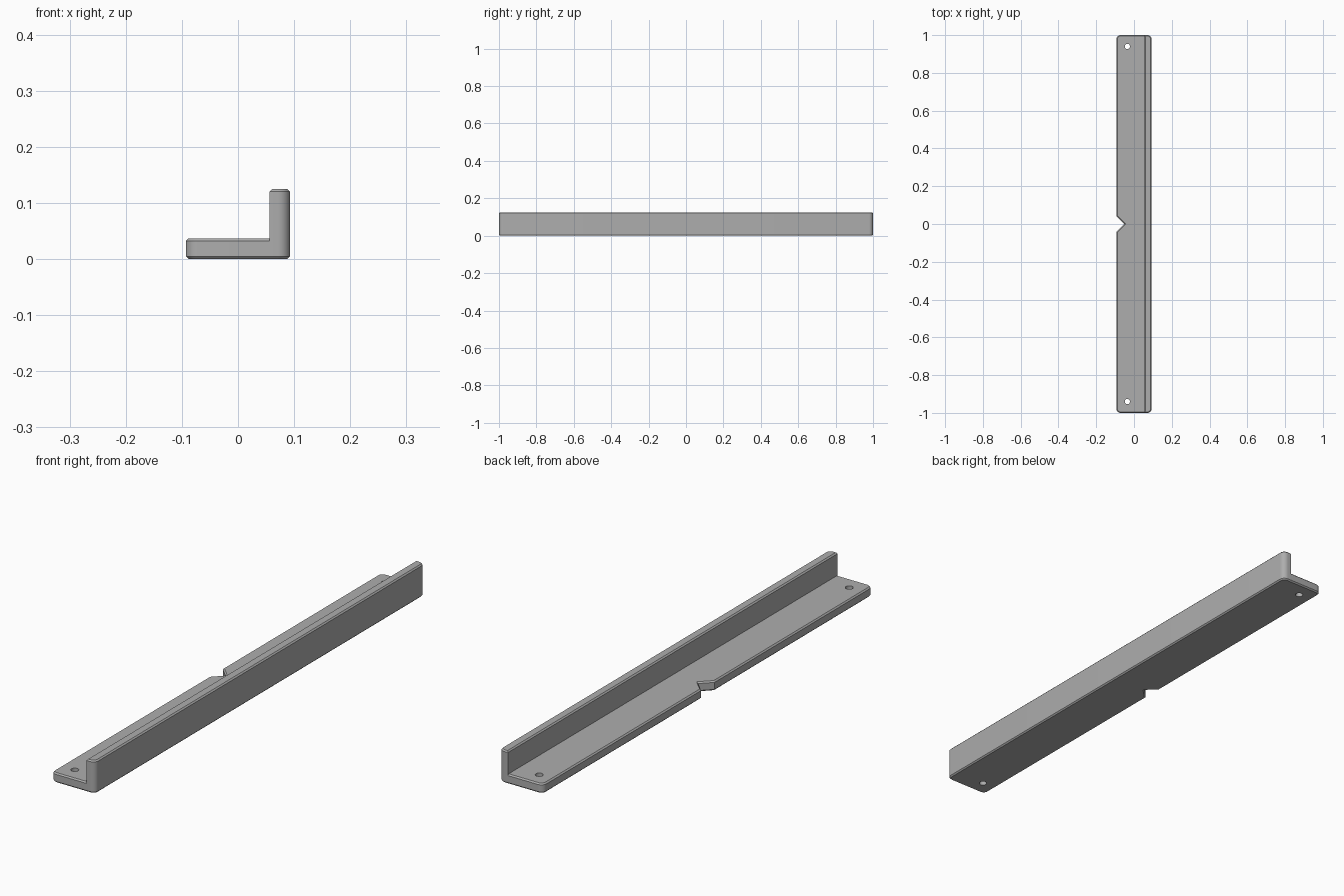
import bpy
import bmesh
from math import cos, sin, pi
from mathutils import Matrix

cube = bpy.data.objects.get("Cube")
if cube:
    bpy.data.objects.remove(cube, do_unlink=True)

HALF_W, HALF_L = 0.093, 1.0        # plan half sizes
BASE_H, WALL_H = 0.037, 0.125      # flange and wall heights
WALL_X = 0.056                     # inner face of the wall
CHAMFER, RADIUS, NOTCH = 0.005, 0.022, 0.041
CORNER_STEPS = 8

grey = bpy.data.materials.new("satin_grey")
grey.use_nodes = True
colour = (0.42, 0.42, 0.42, 1)
grey.diffuse_color = colour
grey.node_tree.nodes["Principled BSDF"].inputs["Base Color"].default_value = colour


def plan_outline():
    """Rounded rectangle, counter-clockwise, with a V notch in the -x edge."""
    points = []
    corners = [(1, -1, -pi / 2), (1, 1, 0), (-1, 1, pi / 2), (-1, -1, pi)]
    for sx, sy, start in corners:
        for i in range(CORNER_STEPS + 1):
            a = start + i * pi / 2 / CORNER_STEPS
            points.append((sx * (HALF_W - RADIUS) + RADIUS * cos(a),
                           sy * (HALF_L - RADIUS) + RADIUS * sin(a)))
        if (sx, sy) == (-1, 1):
            points += [(-HALF_W, NOTCH), (-HALF_W + NOTCH, 0), (-HALF_W, -NOTCH)]
    return points


def bisect(bm, co, normal, outer=False, inner=False):
    bmesh.ops.bisect_plane(bm, geom=bm.verts[:] + bm.edges[:] + bm.faces[:],
                           dist=1e-6, plane_co=co, plane_no=normal,
                           clear_outer=outer, clear_inner=inner)


def bevel(bm, edges):
    bmesh.ops.bevel(bm, geom=edges, offset=CHAMFER, segments=1, affect='EDGES')


def chamfered_slab(height):
    bm = bmesh.new()
    face = bm.faces.new([bm.verts.new((x, y, 0)) for x, y in plan_outline()])
    top = bmesh.ops.extrude_face_region(bm, geom=[face], use_keep_orig=True)["geom"]
    for v in top:
        if isinstance(v, bmesh.types.BMVert):
            v.co.z = height
    bmesh.ops.recalc_face_normals(bm, faces=bm.faces[:])
    bevel(bm, [e for e in bm.edges if abs(e.verts[0].co.z - e.verts[1].co.z) < 1e-6])
    return bm


# Flange: low slab, kept on the notch side of the wall
body = chamfered_slab(BASE_H)
bisect(body, (WALL_X, 0, 0), (1, 0, 0), outer=True)

# Wall: tall slab, kept beyond the wall line
wall = chamfered_slab(WALL_H)
bisect(wall, (WALL_X, 0, 0), (1, 0, 0), inner=True)
bisect(wall, (0, 0, BASE_H - CHAMFER), (0, 0, 1))
wall_mesh = bpy.data.meshes.new("wall_half")
wall.to_mesh(wall_mesh)
wall.free()
body.from_mesh(wall_mesh)
bpy.data.meshes.remove(wall_mesh)

# Weld both halves, close the inner wall face and chamfer its top edge
bmesh.ops.remove_doubles(body, verts=body.verts[:], dist=1e-4)
bmesh.ops.holes_fill(body, edges=[e for e in body.edges if e.is_boundary], sides=0)
bmesh.ops.recalc_face_normals(body, faces=body.faces[:])
bevel(body, [e for e in body.edges
             if all(abs(v.co.x - WALL_X) < 1e-4 and v.co.z > WALL_H - 1e-4
                    for v in e.verts)])

mesh = bpy.data.meshes.new("angle_rail")
body.to_mesh(mesh)
body.free()
mesh.materials.append(grey)
rail = bpy.data.objects.new("angle_rail", mesh)
bpy.context.collection.objects.link(rail)

# Screw holes near both ends of the flange
drill = bmesh.new()
for side in (-1, 1):
    bmesh.ops.create_cone(drill, cap_ends=True, segments=32, radius1=0.014,
                          radius2=0.014, depth=0.2,
                          matrix=Matrix.Translation((-0.035, side * 0.94, 0)))
drill_mesh = bpy.data.meshes.new("hole_cutter")
drill.to_mesh(drill_mesh)
drill.free()
drill_mesh.materials.append(grey)
cutter = bpy.data.objects.new("hole_cutter", drill_mesh)
cutter.hide_render = True
bpy.context.collection.objects.link(cutter)

holes = rail.modifiers.new("screw_holes", 'BOOLEAN')
holes.operation = 'DIFFERENCE'
holes.solver = 'EXACT'
holes.object = cutter

bpy.ops.object.select_all(action='DESELECT')
rail.select_set(True)
bpy.context.view_layer.objects.active = rail
bpy.ops.object.modifier_apply(modifier=holes.name)
bpy.data.objects.remove(cutter, do_unlink=True)
bpy.ops.object.shade_smooth_by_angle(angle=pi / 6)
